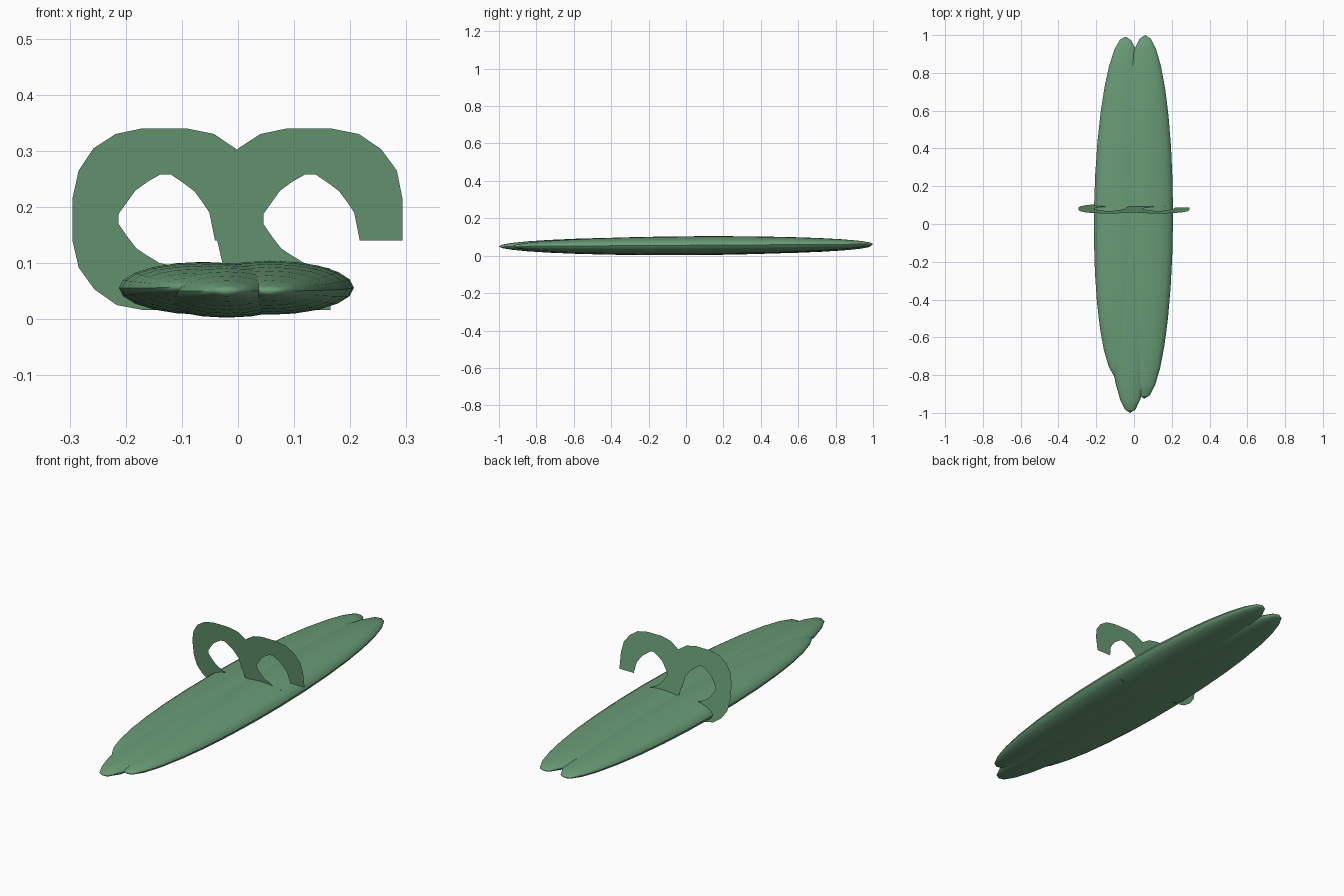
import bpy, math

if "Cube" in bpy.data.objects:
    bpy.data.objects.remove(bpy.data.objects["Cube"])

green = bpy.data.materials.new("leaf_green")
green.diffuse_color = (0.14, 0.33, 0.18, 1)
green.use_nodes = True
green.node_tree.nodes["Principled BSDF"].inputs["Base Color"].default_value = green.diffuse_color


def pod(name, front, back, half_width, half_height):
    """Long flattened ellipsoid running between two tip points."""
    dx, dy, dz = (b - f for f, b in zip(front, back))
    bpy.ops.mesh.primitive_uv_sphere_add(
        segments=20, ring_count=16, radius=1,
        location=[(f + b) / 2 for f, b in zip(front, back)])
    ob = bpy.context.object
    ob.name = name
    # poles of the sphere point along y
    for v in ob.data.vertices:
        x, y, z = v.co
        v.co = (x * half_width, z * math.hypot(dx, dy) / 2, -y * half_height)
    ob.rotation_euler = (math.atan2(dz, dy), 0, -math.atan2(dx, dy))
    ob.data.materials.append(green)
    bpy.ops.object.shade_smooth_by_angle(angle=math.radians(40))


# overlapping pods forming the long bundle
pod("left_pod", (-0.08, -0.82, 0.056), (-0.045, 0.992, 0.054), 0.149, 0.047)
pod("middle_pod", (-0.02, -1.0, 0.05), (-0.02, 0.86, 0.052), 0.14, 0.0485)
pod("right_pod", (0.055, -0.925, 0.05), (0.06, 1.0, 0.062), 0.149, 0.048)

# paired outer / inner edge points (x, z) of one ribbon loop
outer = [(0.293, 0.14), (0.293, 0.215), (0.283, 0.265), (0.255, 0.303),
         (0.215, 0.33), (0.165, 0.34), (0.088, 0.34), (0.04, 0.33),
         (0, 0.304), (-0.026, 0.265), (-0.037, 0.215), (-0.037, 0.14),
         (-0.026, 0.092), (0.002, 0.053), (0.042, 0.025), (0.09, 0.016),
         (0.165, 0.016)]
inner = [(0.217, 0.14), (0.207, 0.19), (0.195, 0.208), (0.18, 0.228),
         (0.16, 0.243), (0.138, 0.258), (0.12, 0.258), (0.097, 0.245),
         (0.075, 0.229), (0.06, 0.208), (0.045, 0.187), (0.045, 0.17),
         (0.06, 0.148), (0.077, 0.126), (0.095, 0.114), (0.118, 0.1),
         (0.165, 0.09)]


def ribbon_loop(name, shift):
    """Flat C-shaped sheet leaning slightly forward at the top."""
    verts = [(x + shift, 0.105 - 0.15 * (z - 0.016), z) for x, z in outer + inner]
    n = len(outer)
    faces = [(i, i + 1, n + i + 1, n + i) for i in range(n - 1)]
    mesh = bpy.data.meshes.new(name)
    mesh.from_pydata(verts, [], faces)
    mesh.materials.append(green)
    ob = bpy.data.objects.new(name, mesh)
    bpy.context.collection.objects.link(ob)


# two identical loops side by side
ribbon_loop("right_ribbon_loop", 0)
ribbon_loop("left_ribbon_loop", -0.258)
